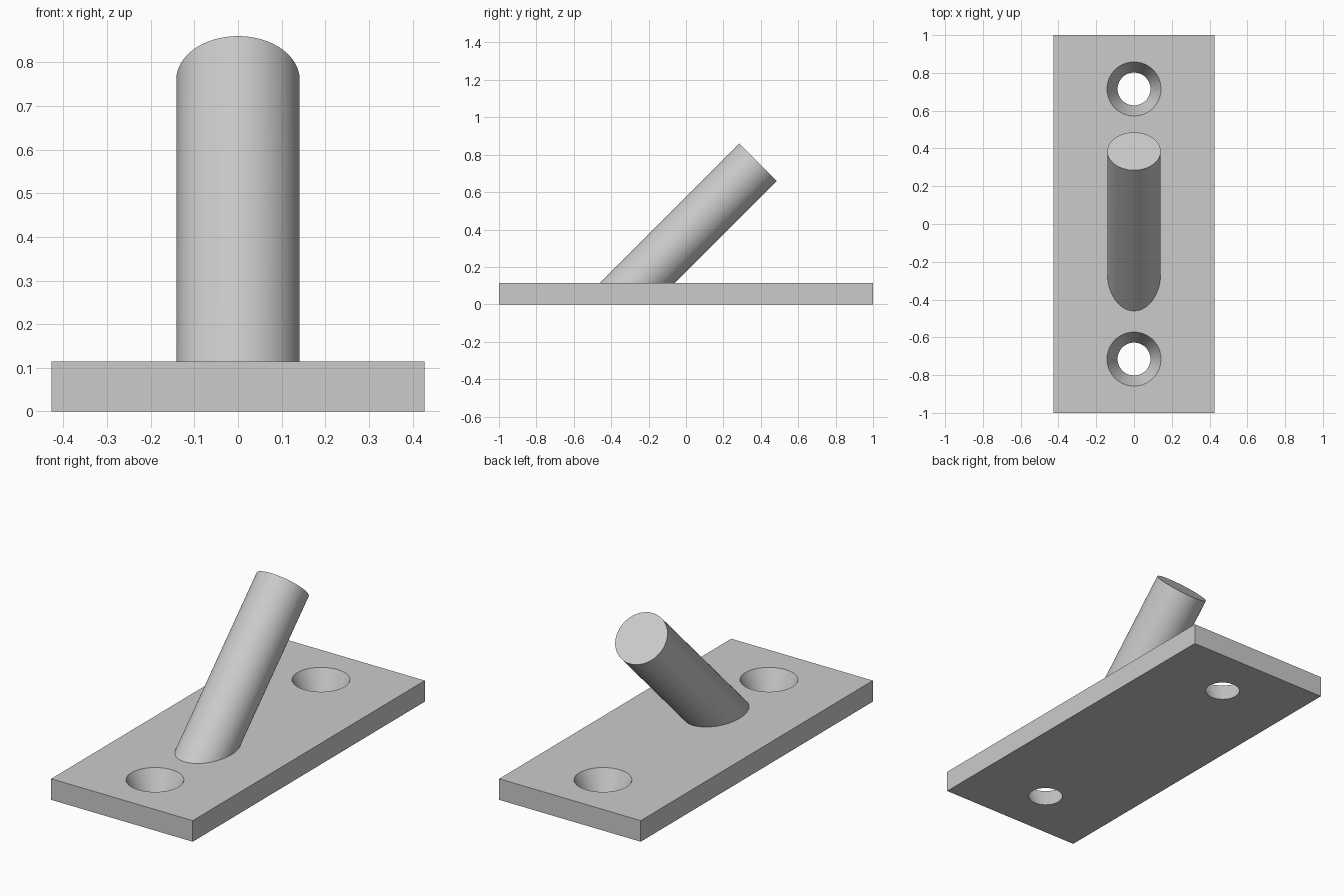
import bpy
import math
from mathutils import Vector, Matrix

if "Cube" in bpy.data.objects:
    bpy.data.objects.remove(bpy.data.objects["Cube"], do_unlink=True)

PLATE = Vector((0.854, 2.0, 0.115))
HOLE_Y, HOLE_TOP, HOLE_BOTTOM = 0.715, 0.143, 0.087
ROD_RADIUS = 0.1414
ROD_TOP = Vector((0, 0.385, 0.76))
ROD_AXIS = Vector((0, 1, 1)).normalized()

# Single plain grey
grey = bpy.data.materials.new("plain_grey")
grey.use_nodes = True
colour = (0.6, 0.6, 0.6, 1)
grey.diffuse_color = colour
grey.node_tree.nodes["Principled BSDF"].inputs["Base Color"].default_value = colour


def finish(obj, name):
    obj.name = name
    obj.data.materials.clear()
    obj.data.materials.append(grey)
    bpy.ops.object.select_all(action="DESELECT")
    obj.select_set(True)
    bpy.context.view_layer.objects.active = obj
    bpy.ops.object.shade_smooth_by_angle(angle=math.radians(30))


# Flat base plate
bpy.ops.mesh.primitive_cube_add(size=1, location=(0, 0, PLATE.z / 2))
plate = bpy.context.object
plate.data.transform(Matrix.Diagonal((*PLATE, 1)))

# Countersunk screw holes, tapered through the full thickness
margin = 0.02
flare = (HOLE_TOP - HOLE_BOTTOM) / PLATE.z * margin
for side in (-1, 1):
    bpy.ops.mesh.primitive_cone_add(
        vertices=64, radius1=HOLE_BOTTOM - flare, radius2=HOLE_TOP + flare,
        depth=PLATE.z + 2 * margin, location=(0, side * HOLE_Y, PLATE.z / 2))
    cutter = bpy.context.object
    cutter.hide_render = True
    cut = plate.modifiers.new("screw_hole", "BOOLEAN")
    cut.operation, cut.solver, cut.object = "DIFFERENCE", "EXACT", cutter
    bpy.context.view_layer.objects.active = plate
    bpy.ops.object.modifier_apply(modifier=cut.name)
    bpy.data.objects.remove(cutter, do_unlink=True)
finish(plate, "base_plate")

# Slanted rod: square upper end, lower end trimmed level just inside the plate
bpy.ops.mesh.primitive_cylinder_add(vertices=64, radius=ROD_RADIUS, depth=1)
rod = bpy.context.object
turn = ROD_AXIS.to_track_quat("Z", "Y").to_matrix().to_4x4()
rod.data.transform(Matrix.Translation(ROD_TOP - ROD_AXIS / 2) @ turn)
for v in rod.data.vertices:
    if (v.co - ROD_TOP).dot(ROD_AXIS) < -0.5:
        v.co += ROD_AXIS * ((PLATE.z - 0.01 - v.co.z) / ROD_AXIS.z)
rod.data.update()
finish(rod, "slanted_rod")
